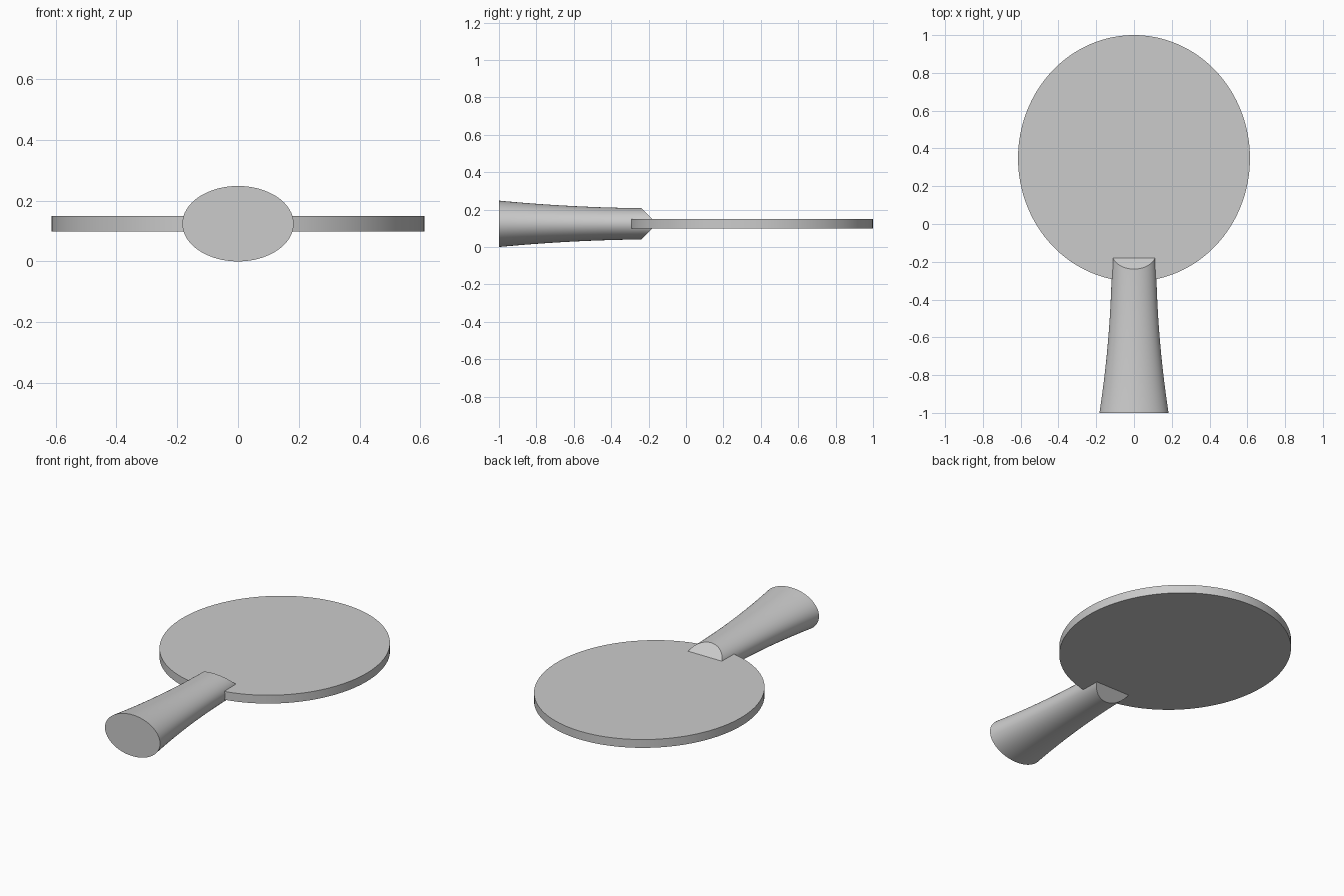
import bpy, bmesh, math
from mathutils import Vector

if "Cube" in bpy.data.objects:
    bpy.data.objects.remove(bpy.data.objects["Cube"])

MID_Z = 0.124  # height of the central plane

grey = bpy.data.materials.new("plain grey")
grey.use_nodes = True
grey.diffuse_color = (0.6, 0.6, 0.6, 1)
grey.node_tree.nodes["Principled BSDF"].inputs["Base Color"].default_value = (0.6, 0.6, 0.6, 1)


def loft(bm, rings, sides):
    """Skin a capped tube through rings given as lists of points."""
    loops = [[bm.verts.new(p) for p in ring] for ring in rings]
    for a, b in zip(loops, loops[1:]):
        for i in range(sides):
            j = (i + 1) % sides
            bm.faces.new((a[i], a[j], b[j], b[i]))
    bm.faces.new(loops[0])
    bm.faces.new(loops[-1])


def finish(bm, name):
    bmesh.ops.recalc_face_normals(bm, faces=bm.faces)
    mesh = bpy.data.meshes.new(name)
    bm.to_mesh(mesh)
    bm.free()
    mesh.materials.append(grey)
    obj = bpy.data.objects.new(name, mesh)
    bpy.context.collection.objects.link(obj)
    bpy.ops.object.select_all(action='DESELECT')
    obj.select_set(True)
    bpy.context.view_layer.objects.active = obj
    bpy.ops.object.shade_smooth_by_angle(angle=math.radians(30))


def circle(sides):
    return [(math.cos(a), math.sin(a))
            for a in (math.tau * i / sides for i in range(sides))]


# Blade: thin oval disc
bm = bmesh.new()
loft(bm, [[(0.614 * c, 0.348 + 0.652 * s, MID_Z + h) for c, s in circle(128)]
          for h in (-0.025, 0.025)], 128)
finish(bm, "blade")

# Handle: oval section flaring towards the butt
bm = bmesh.new()
START, END, STEPS = -1.0, -0.14, 20
rings = []
for k in range(STEPS + 1):
    t = k / STEPS
    flare = (1 - t) ** 2
    rx, rz = 0.117 + 0.066 * flare, 0.083 + 0.041 * flare
    y = START + (END - START) * t
    rings.append([(rx * c, y, MID_Z + rz * s) for c, s in circle(64)])
loft(bm, rings, 64)

# Slanted cuts above and below form the wedge where it meets the blade
for side in (1, -1):
    cut = bmesh.ops.bisect_plane(
        bm, geom=bm.verts[:] + bm.edges[:] + bm.faces[:],
        plane_co=Vector((0, -0.18, MID_Z + side * 0.025)),
        plane_no=Vector((0, 1, side)), clear_outer=True)
    rim = [e for e in cut["geom_cut"] if isinstance(e, bmesh.types.BMEdge)]
    bmesh.ops.holes_fill(bm, edges=rim, sides=0)
finish(bm, "handle")
